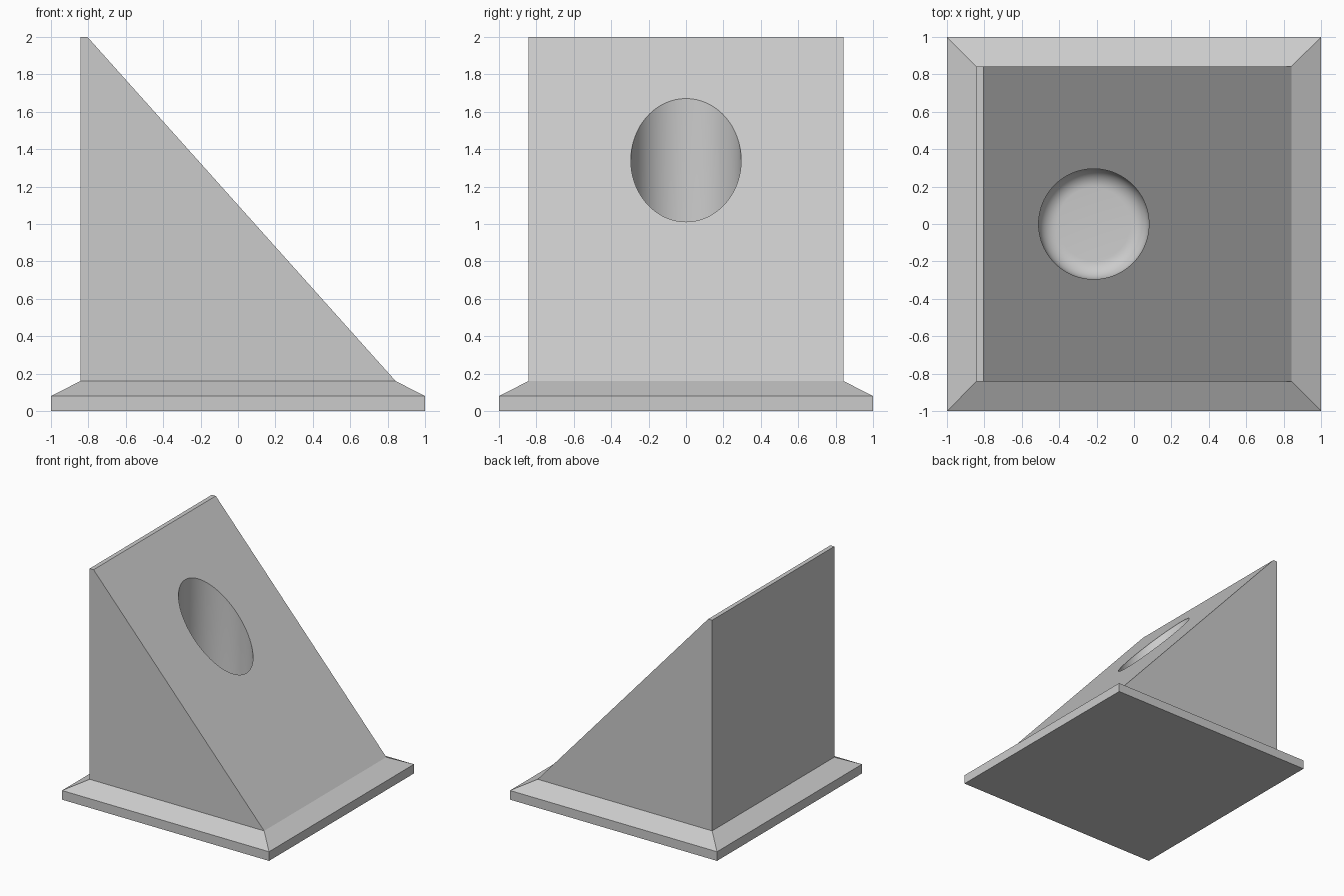
import bpy, bmesh, math

if "Cube" in bpy.data.objects:
    bpy.data.objects.remove(bpy.data.objects["Cube"])


def loft(name, rings):
    """Skin a stack of equal-length point rings and cap both ends."""
    bm = bmesh.new()
    loops = [[bm.verts.new(p) for p in ring] for ring in rings]
    n = len(loops[0])
    for a, b in zip(loops, loops[1:]):
        for i in range(n):
            j = (i + 1) % n
            bm.faces.new((a[i], a[j], b[j], b[i]))
    bm.faces.new(loops[0][::-1])
    bm.faces.new(loops[-1])
    bmesh.ops.recalc_face_normals(bm, faces=bm.faces)
    mesh = bpy.data.meshes.new(name)
    bm.to_mesh(mesh)
    bm.free()
    obj = bpy.data.objects.new(name, mesh)
    bpy.context.collection.objects.link(obj)
    return obj


def rect(x0, x1, y, z):
    return [(x0, -y, z), (x1, -y, z), (x1, y, z), (x0, y, z)]


def circle(cx, r, z, n=96):
    return [(cx + r * math.cos(2 * math.pi * i / n),
             r * math.sin(2 * math.pi * i / n), z) for i in range(n)]


# Plinth with sloped rim, rising into the wedge body
IN = 0.843
body = loft("wedge_holder", [
    rect(-1, 1, 1, 0),
    rect(-1, 1, 1, 0.08),
    rect(-IN, IN, IN, 0.16),
    rect(-IN, -0.805, IN, 2),
])

# Vertical round socket with a filleted floor
CX, R, FILLET, FLOOR = -0.215, 0.295, 0.1, 0.2
rings = []
for k in range(9):
    a = math.pi / 2 * k / 8
    rings.append(circle(CX, R - FILLET + FILLET * math.sin(a),
                        FLOOR + FILLET * (1 - math.cos(a))))
rings.append(circle(CX, R, 2.3))
cutter = loft("socket_cutter", rings)

cut = body.modifiers.new("socket", 'BOOLEAN')
cut.operation = 'DIFFERENCE'
cut.solver = 'EXACT'
cut.object = cutter
bpy.context.view_layer.objects.active = body
body.select_set(True)
bpy.ops.object.modifier_apply(modifier=cut.name)
bpy.data.objects.remove(cutter)

bpy.ops.object.shade_smooth_by_angle(angle=math.radians(20))
